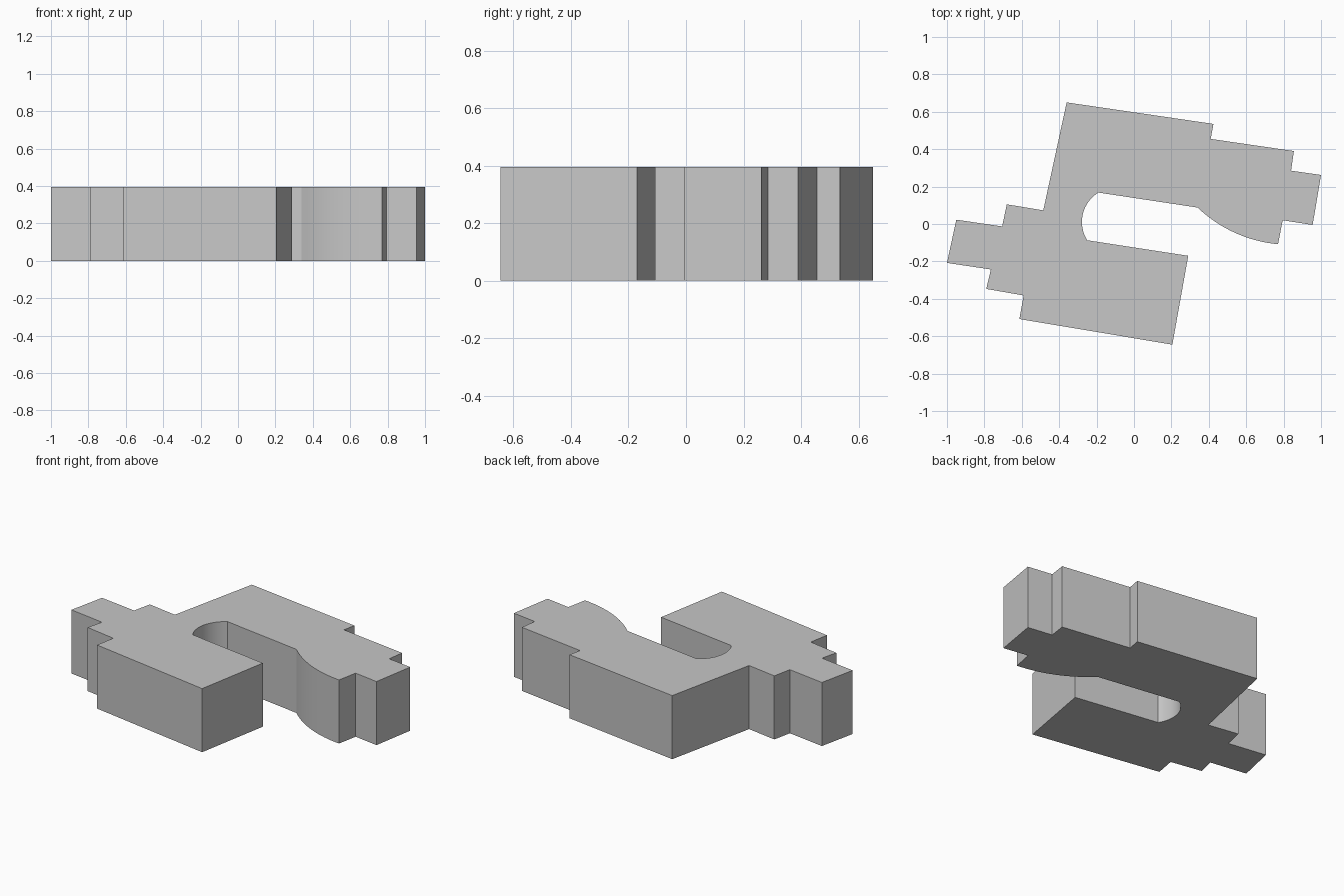
import bpy
import bmesh
from math import atan, cos, sin
from mathutils import Vector

cube = bpy.data.objects.get("Cube")
if cube:
    bpy.data.objects.remove(cube, do_unlink=True)

HEIGHT = 0.395


def arc(start, end, sagitta, steps=16):
    """Points between start and end; a positive sagitta bulges to the left."""
    a, b = Vector(start), Vector(end)
    chord = b - a
    along = chord.normalized()
    left = Vector((-along.y, along.x))
    half = 2 * atan(2 * sagitta / chord.length)
    radius = chord.length / 2 / sin(half)
    points = []
    for i in range(1, steps):
        angle = half * (2 * i / steps - 1)
        p = (a + b) / 2 + along * radius * sin(angle)
        p += left * radius * (cos(angle) - cos(half))
        points.append((p.x, p.y))
    return points


# Stepped edges of both arms, clockwise from the back corner
upper_arm = [(-0.36, 0.65), (0.425, 0.535), (0.41, 0.455), (0.855, 0.39),
             (0.84, 0.285), (1.0, 0.262), (0.955, -0.005), (0.795, 0.02),
             (0.77, -0.108)]
slot_top = [(0.34, 0.088), (-0.19, 0.168)]
lower_arm = [(-0.25, -0.087), (0.29, -0.17), (0.205, -0.645), (-0.613, -0.508),
             (-0.59, -0.382), (-0.79, -0.347), (-0.765, -0.243), (-1.0, -0.208),
             (-0.95, 0.023), (-0.705, -0.013), (-0.68, 0.105), (-0.485, 0.073)]

# Curved belly on the upper arm and rounded end of the slot
belly = arc(upper_arm[-1], slot_top[0], 0.04)
slot_end = arc(slot_top[1], lower_arm[0], -0.055)
outline = upper_arm + belly + slot_top + slot_end + lower_arm

# Extrude the outline into a solid block
bm = bmesh.new()
base = bm.faces.new([bm.verts.new((x, y, 0)) for x, y in outline])
top = bmesh.ops.extrude_face_region(bm, geom=[base], use_keep_orig=True)
bmesh.ops.translate(bm, vec=(0, 0, HEIGHT),
                    verts=[g for g in top["geom"] if isinstance(g, bmesh.types.BMVert)])
bmesh.ops.recalc_face_normals(bm, faces=bm.faces)
mesh = bpy.data.meshes.new("stepped_block")
bm.to_mesh(mesh)
bm.free()
block = bpy.data.objects.new("stepped_block", mesh)
bpy.context.collection.objects.link(block)

# Plain light grey
grey = bpy.data.materials.new("light_grey")
grey.use_nodes = True
colour = (0.57, 0.57, 0.57, 1)
grey.diffuse_color = colour
grey.node_tree.nodes["Principled BSDF"].inputs["Base Color"].default_value = colour
mesh.materials.append(grey)

# Smooth the curved walls, keep corners crisp
bpy.ops.object.select_all(action="DESELECT")
block.select_set(True)
bpy.context.view_layer.objects.active = block
bpy.ops.object.shade_smooth_by_angle(angle=0.35)
